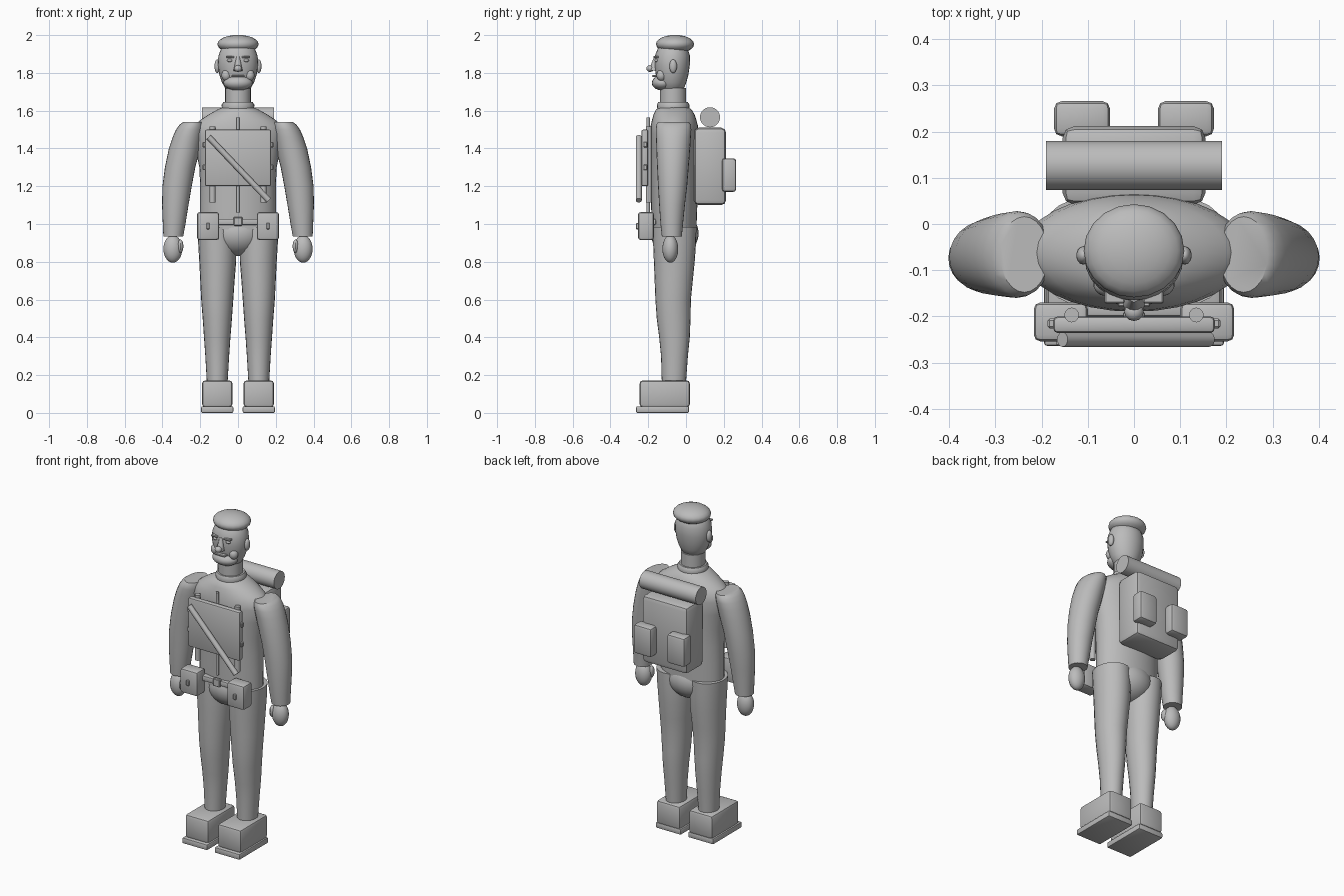
import bpy, bmesh, math
from mathutils import Vector

grey = bpy.data.materials.new("grey")
grey.diffuse_color = (0.5, 0.5, 0.5, 1)


def finish(name, bm, angle=40):
    bmesh.ops.recalc_face_normals(bm, faces=bm.faces[:])
    me = bpy.data.meshes.new(name)
    bm.to_mesh(me)
    bm.free()
    me.materials.append(grey)
    ob = bpy.data.objects.new(name, me)
    bpy.context.collection.objects.link(ob)
    bpy.ops.object.select_all(action='DESELECT')
    ob.select_set(True)
    bpy.context.view_layer.objects.active = ob
    bpy.ops.object.shade_smooth_by_angle(angle=math.radians(angle))
    return ob


def loft(name, rings, n=24):
    """Closed skin over elliptical rings given as (z, x0, x1, y0, y1)."""
    bm = bmesh.new()
    loops = []
    for z, x0, x1, y0, y1 in rings:
        loops.append([bm.verts.new(((x0 + x1) / 2 + (x1 - x0) / 2 * math.cos(a),
                                    (y0 + y1) / 2 + (y1 - y0) / 2 * math.sin(a), z))
                      for a in (2 * math.pi * i / n for i in range(n))])
    for a, b in zip(loops, loops[1:]):
        for i in range(n):
            j = (i + 1) % n
            bm.faces.new((a[i], a[j], b[j], b[i]))
    bm.faces.new(loops[0])
    bm.faces.new(loops[-1])
    return finish(name, bm)


def box(name, x, y, z, bevel=0.0, segments=2):
    """Box from (min, max) spans, with softened edges."""
    bm = bmesh.new()
    bmesh.ops.create_cube(bm, size=1)
    for v in bm.verts:
        v.co = [(s[0] + s[1]) / 2 + c * (s[1] - s[0]) for s, c in zip((x, y, z), v.co)]
    if bevel:
        bmesh.ops.bevel(bm, geom=bm.edges[:], offset=bevel, segments=segments,
                        profile=0.5, affect='EDGES')
    return finish(name, bm, 30)


def ball(name, centre, radii, seg=20, rings=14):
    bm = bmesh.new()
    bmesh.ops.create_uvsphere(bm, u_segments=seg, v_segments=rings, radius=1)
    for v in bm.verts:
        v.co = [c + r * p for c, r, p in zip(centre, radii, v.co)]
    return finish(name, bm)


def rod(name, a, b, r0, r1=None, seg=20):
    a, b = Vector(a), Vector(b)
    bm = bmesh.new()
    bmesh.ops.create_cone(bm, cap_ends=True, segments=seg, radius1=r0,
                          radius2=r0 if r1 is None else r1, depth=(b - a).length)
    q = Vector((0, 0, 1)).rotation_difference(b - a)
    for v in bm.verts:
        v.co = q @ v.co + (a + b) / 2
    return finish(name, bm)


def span(s, a, b):
    return tuple(sorted((s * a, s * b)))


# Torso, pelvis, collar and neck
torso = [(0.97, .20, -.180, .055), (1.1, .20, -.185, .06), (1.2, .20, -.187, .062),
         (1.3, .205, -.19, .064), (1.4, .225, -.19, .066), (1.48, .245, -.19, .066),
         (1.52, .232, -.187, .063), (1.55, .20, -.18, .055), (1.58, .155, -.172, .045),
         (1.605, .11, -.16, .03), (1.62, .075, -.14, .01)]
loft("torso", [(z, -w, w, f, b) for z, w, f, b in torso], 32)
ball("pelvis", (0, -.06, .95), (.15, .127, .12), 24)
loft("collar", [(1.612, -.085, .085, -.152, .017), (1.63, -.087, .087, -.154, .019),
                (1.645, -.078, .078, -.147, .01)])
loft("neck", [(1.61, -.068, .068, -.138, .0), (1.72, -.068, .068, -.138, .0)])

# Head, beard, cap and face
head = [(1.70, .045, -.115, -.03), (1.715, .066, -.135, -.012), (1.75, .085, -.15, .002),
        (1.79, .099, -.16, .013), (1.84, .107, -.167, .02), (1.89, .104, -.165, .021),
        (1.94, .085, -.145, .005), (1.97, .05, -.11, -.03)]
loft("head", [(z, -w, w, f, b) for z, w, f, b in head])
ball("beard", (0, -.125, 1.747), (.077, .056, .04))
ball("cap", (0, -.058, 1.952), (.109, .101, .049), 20, 12)
rod("nose_bridge", (0, -.172, 1.812), (0, -.16, 1.885), .024, .009, 12)
ball("nose_tip", (0, -.19, 1.823), (.021, .02, .018), 12, 8)
box("mouth", (-.035, .035), (-.18, -.15), (1.778, 1.788), .003, 1)

# Breast board with central post and carrying tube
box("breast_board", (-.175, .175), (-.236, -.2), (1.2, 1.5), .01)
rod("centre_post", (0, -.2, 1.06), (0, -.2, 1.565), .009, seg=10)
rod("diagonal_tube", (-.155, -.25, 1.46), (.163, -.25, 1.125), .016, seg=14)

# Belt
box("belt", (-.12, .12), (-.2, -.16), (.995, 1.027), .006)
box("belt_buckle", (-.023, .023), (-.212, -.19), (.99, 1.037), .004, 1)

# Backpack and bedroll
box("backpack", (-.155, .155), (.042, .212), (1.1, 1.51), .026)
rod("bedroll", (-.191, .127, 1.565), (.191, .127, 1.565), .053, seg=28)

# Left and right parts
arm = [(.935, .29, .395, -.128, -.022), (1.0, .278, .398, -.135, -.016),
       (1.1, .262, .402, -.142, -.006), (1.2, .245, .40, -.148, .006),
       (1.3, .226, .387, -.153, .014), (1.4, .20, .366, -.157, .022),
       (1.46, .187, .346, -.159, .026), (1.5, .18, .328, -.16, .028),
       (1.525, .18, .31, -.157, .026), (1.54, .185, .29, -.148, .016)]
leg = [(.165, .055, .165, -.128, .0), (.3, .047, .173, -.132, .01), (.4, .04, .18, -.142, .02),
       (.5, .032, .187, -.155, .024), (.6, .025, .195, -.162, .026), (.7, .018, .2, -.166, .036),
       (.8, .01, .205, -.17, .046), (.9, .008, .211, -.174, .053), (.985, .012, .214, -.176, .055)]
for s, side in ((-1, "right"), (1, "left")):
    for part, rings in (("arm", arm), ("leg", leg)):
        loft(f"{side}_{part}", [(z, *span(s, a, b), f, k) for z, a, b, f, k in rings])
    ball(f"{side}_hand", (s * .345, -.083, .868), (.05, .042, .073))
    ball(f"{side}_thumb", (s * .305, -.1, .882), (.016, .024, .036), 12, 8)
    box(f"{side}_boot", span(s, .03, .19), (-.245, .02), (.03, .172), .016)
    box(f"{side}_sole", span(s, .025, .195), (-.264, .016), (0, .035), .007)
    ball(f"{side}_ear", (s * .11, -.068, 1.835), (.015, .02, .036), 14, 10)
    ball(f"{side}_eye", (s * .043, -.155, 1.866), (.015, .012, .009), 12, 8)
    box(f"{side}_brow", span(s, .02, .064), (-.172, -.145), (1.879, 1.89), .003, 1)
    ball(f"{side}_cheek", (s * .062, -.13, 1.787), (.026, .026, .03), 14, 10)
    # belt pouch with clasp
    box(f"{side}_pouch", span(s, .1, .217), (-.254, -.17), (.915, 1.063), .014)
    box(f"{side}_pouch_clasp", span(s, .15, .168), (-.264, -.25), (.972, 1.005), .003, 1)
    # harness rod and board lugs
    rod(f"{side}_harness_rod", (s * .135, -.197, 1.115), (s * .135, -.197, 1.515), .016, seg=12)
    for i, z in enumerate((1.42, 1.3)):
        box(f"{side}_board_lug_{i}", span(s, .15, .187), (-.226, -.205), (z - .015, z + .015), .004, 1)
    # pack pocket
    box(f"{side}_pack_pocket", span(s, .052, .173), (.19, .266), (1.17, 1.348), .016)
